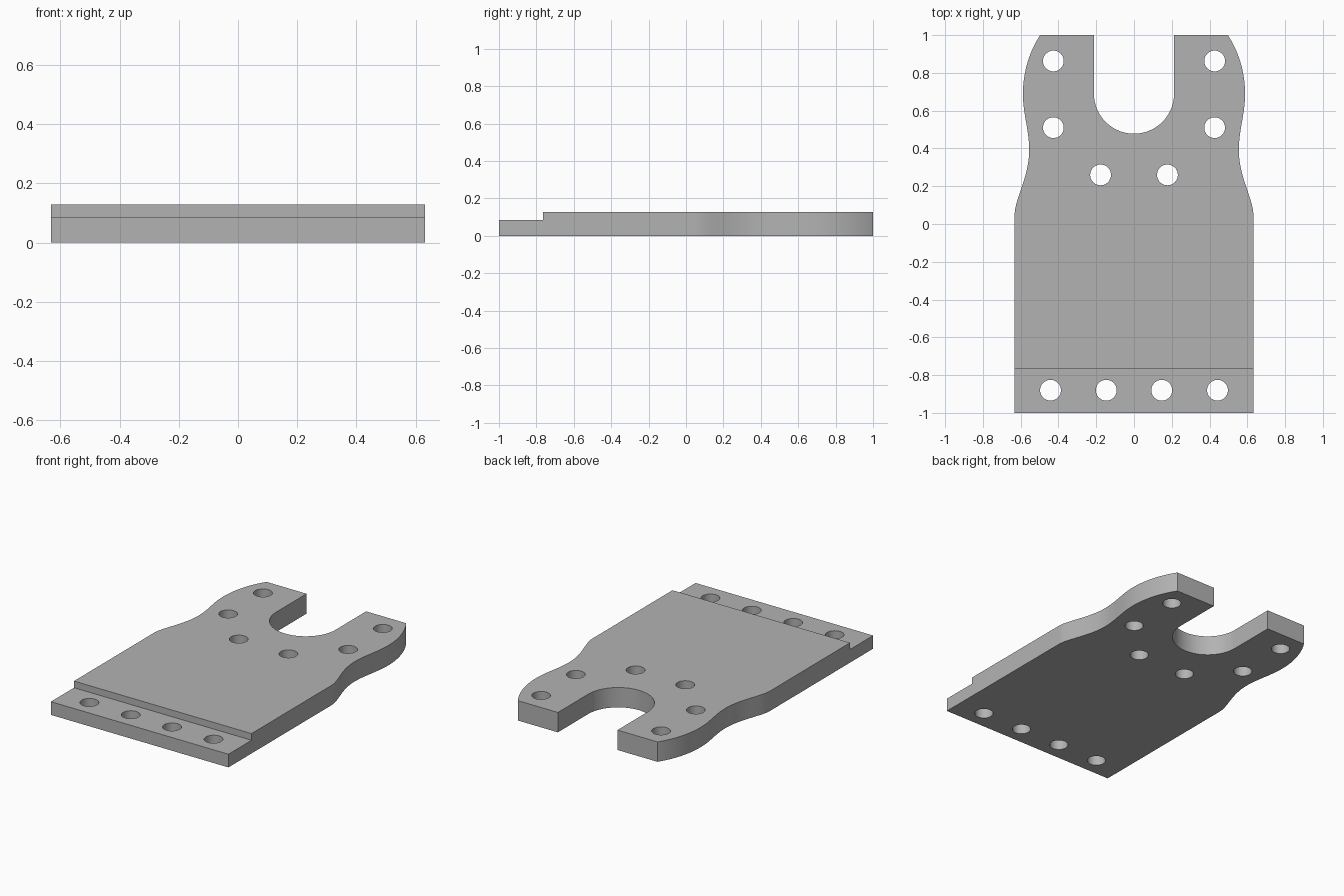
import bpy
import bmesh
import math
from mathutils import Matrix, Vector
from mathutils.geometry import interpolate_bezier

if "Cube" in bpy.data.objects:
    bpy.data.objects.remove(bpy.data.objects["Cube"])

THICK, STEP_Z, STEP_Y = 0.128, 0.085, -0.765
SLOT_R, SLOT_Y, HOLE_R = 0.212, 0.69, 0.055

grey = bpy.data.materials.new("plain_grey")
grey.use_nodes = True
colour = (0.45, 0.45, 0.45, 1)
grey.diffuse_color = colour
grey.node_tree.nodes["Principled BSDF"].inputs["Base Color"].default_value = colour


def make_object(name, bm):
    bmesh.ops.recalc_face_normals(bm, faces=bm.faces)
    mesh = bpy.data.meshes.new(name)
    bm.to_mesh(mesh)
    bm.free()
    mesh.materials.append(grey)
    ob = bpy.data.objects.new(name, mesh)
    bpy.context.collection.objects.link(ob)
    return ob


def cut(target, cutter):
    """Subtract the cutter from the target, then discard it."""
    mod = target.modifiers.new("cut", 'BOOLEAN')
    mod.operation = 'DIFFERENCE'
    mod.solver = 'EXACT'
    mod.object = cutter
    bpy.context.view_layer.objects.active = target
    bpy.ops.object.modifier_apply(modifier=mod.name)
    bpy.data.objects.remove(cutter)


# Left half of the outline: straight flank, waist, rounded prong, half the slot
half = [Vector((0.632, -1))]
flank = [
    ((0.632, 0.05), (0.632, 0.13), (0.555, 0.25), (0.555, 0.39)),
    ((0.555, 0.39), (0.555, 0.50), (0.588, 0.58), (0.588, 0.69)),
    ((0.588, 0.69), (0.588, 0.81), (0.550, 0.92), (0.497, 1.00)),
]
for i, seg in enumerate(flank):
    pts = interpolate_bezier(*[Vector(p) for p in seg], 17)
    half += [p.to_2d() for p in pts[min(i, 1):]]
half.append(Vector((SLOT_R, 1)))
for i in range(25):
    a = -math.pi / 2 * i / 24
    half.append(Vector((SLOT_R * math.cos(a), SLOT_Y + SLOT_R * math.sin(a))))
half[-1].x = 0

# Mirror the outline and extrude it into the plate
outline = half + [Vector((-p.x, p.y)) for p in reversed(half[:-1])]
bm = bmesh.new()
face = bm.faces.new([bm.verts.new((p.x, p.y, 0)) for p in outline])
ext = bmesh.ops.extrude_face_region(bm, geom=[face])
top = [g for g in ext["geom"] if isinstance(g, bmesh.types.BMVert)]
bmesh.ops.translate(bm, verts=top, vec=(0, 0, THICK))
plate = make_object("mounting_plate", bm)

# Lowered front ledge
bm = bmesh.new()
bmesh.ops.create_cube(bm, size=1, matrix=Matrix.LocRotScale(
    Vector((0, STEP_Y - 0.5, STEP_Z + 0.5)), None, Vector((2, 1, 1))))
cut(plate, make_object("ledge_cutter", bm))

# Mirrored pairs of screw holes
bm = bmesh.new()
for x, y in [(0.427, 0.863), (0.427, 0.51), (0.177, 0.26),
             (0.442, -0.88), (0.147, -0.88)]:
    for side in (1, -1):
        bmesh.ops.create_cone(bm, cap_ends=True, segments=40,
                              radius1=HOLE_R, radius2=HOLE_R, depth=1,
                              matrix=Matrix.Translation((side * x, y, 0)))
cut(plate, make_object("hole_cutter", bm))

# Smooth curved walls, crisp edges
bpy.ops.object.select_all(action='DESELECT')
plate.select_set(True)
bpy.context.view_layer.objects.active = plate
bpy.ops.object.shade_smooth_by_angle(angle=math.radians(30))
